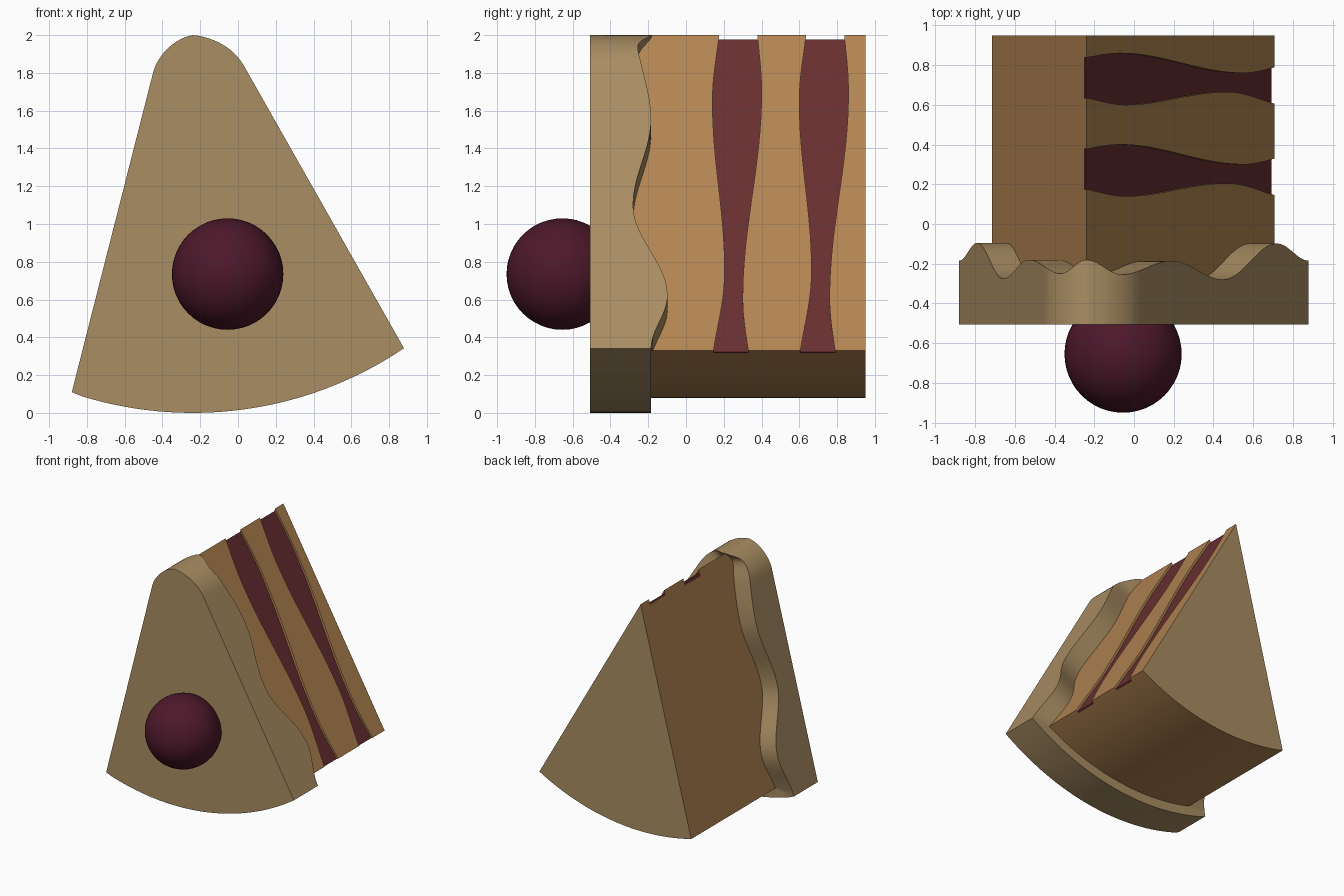
import bpy, bmesh, math
from mathutils import Vector

if "Cube" in bpy.data.objects:
    bpy.data.objects.remove(bpy.data.objects["Cube"])

APEX = Vector((-0.24, 2.0))                     # tip of the slice in (x, z)
LA, RA = math.radians(14.3), math.radians(29.6)  # wedge angles either side of vertical
R_CAKE, R_ICING = 1.92, 2.0
LDIR = Vector((-math.sin(LA), -math.cos(LA)))
RDIR = Vector((math.sin(RA), -math.cos(RA)))
RNOR = Vector((math.cos(RA), math.sin(RA)))


def material(name, rgb):
    m = bpy.data.materials.new(name)
    m.diffuse_color = (*rgb, 1)
    m.use_nodes = True
    m.node_tree.nodes["Principled BSDF"].inputs["Base Color"].default_value = m.diffuse_color
    return m


ICING = material("icing", (0.40, 0.27, 0.125))
SPONGE = material("sponge", (0.44, 0.23, 0.083))
JAM = material("jam", (0.14, 0.028, 0.031))
BERRY = material("berry", (0.075, 0.009, 0.024))


def finish(bm, name, *mats):
    bmesh.ops.recalc_face_normals(bm, faces=bm.faces)
    me = bpy.data.meshes.new(name)
    bm.to_mesh(me)
    bm.free()
    ob = bpy.data.objects.new(name, me)
    bpy.context.collection.objects.link(ob)
    for m in mats:
        me.materials.append(m)
    return ob


def smooth(ob):
    bpy.ops.object.select_all(action='DESELECT')
    ob.select_set(True)
    bpy.context.view_layer.objects.active = ob
    bpy.ops.object.shade_smooth_by_angle(angle=math.radians(30))


def wave(table, t):
    """Smooth wave passing through a list of crests and dips."""
    for (a, u), (b, v) in zip(table, table[1:]):
        if t <= b:
            k = max(0, (t - a) / (b - a))
            return u + (v - u) * (1 - math.cos(math.pi * k)) / 2
    return table[-1][1]


def bezier(p, n):
    return [Vector(((1-t)**3 * p[0][i] + 3*t*(1-t)**2 * p[1][i] + 3*t*t*(1-t) * p[2][i] + t**3 * p[3][i]
                    for i in (0, 1))) for t in (k / n for k in range(n))]


def line(a, b, n):
    return [Vector(a).lerp(Vector(b), k / n) for k in range(n)]


def arc(r, a0, a1, n):
    return [APEX + r * Vector((math.sin(a), -math.cos(a)))
            for a in (a0 + (a1 - a0) * k / n for k in range(n + 1))]


def bridge(bm, a, b):
    n = len(a)
    for i in range(n):
        bm.faces.new((a[i], a[(i + 1) % n], b[(i + 1) % n], b[i]))


# Sponge wedge, its base face iced
bm = bmesh.new()
outline = [APEX] + arc(R_CAKE, RA, -LA, 32)
front = [bm.verts.new((p.x, -0.45, p.y)) for p in outline]
back = [bm.verts.new((p.x, 0.95, p.y)) for p in outline]
bridge(bm, front, back)
bm.faces.new(front)
bm.faces.new(back).material_index = 1
sponge = finish(bm, "sponge", SPONGE, ICING)

# Wavy jam layers, sunk slightly into the cut face
EDGE_A = [(0.15, 0.13), (0.75, 0.205), (1.65, 0.14), (2.15, 0.185)]
EDGE_B = [(0.15, 0.345), (0.6, 0.30), (1.7, 0.40), (2.15, 0.37)]


def strip(name, shift, d0, d1, s0, s1, mat, n=40):
    bm = bmesh.new()
    rings = []
    for k in range(n + 1):
        ring = []
        for d, edge in ((d0, EDGE_A), (d0, EDGE_B), (d1, EDGE_B), (d1, EDGE_A)):
            start = max(s0, d / math.tan(LA + RA)) if s0 >= 0 else s0
            p = APEX + RDIR * (start + (s1 - start) * k / n) - RNOR * d
            ring.append(bm.verts.new((p.x, wave(edge, p.y) + shift, p.y)))
        rings.append(ring)
    for a, b in zip(rings, rings[1:]):
        bridge(bm, a, b)
    bm.faces.new(rings[0])
    bm.faces.new(rings[-1])
    return finish(bm, name, mat)


for i, shift in enumerate((0, 0.46)):
    cutter = strip("groove_cutter", shift, -0.05, 0.03, -0.08, 2.0, SPONGE)
    cutter.hide_render = True
    mod = sponge.modifiers.new("groove", 'BOOLEAN')
    mod.operation, mod.solver, mod.object = 'DIFFERENCE', 'EXACT', cutter
    bpy.context.view_layer.objects.active = sponge
    bpy.ops.object.modifier_apply(modifier=mod.name)
    bpy.data.objects.remove(cutter)
    smooth(strip(f"jam_layer_{i + 1}", shift, 0.017, 0.04, 0, 1.919, JAM))
smooth(sponge)

# Icing slab with a dripping back edge
DRIP = [(-0.88, -0.185), (-0.79, -0.095), (-0.66, -0.275), (-0.53, -0.18), (-0.37, -0.25),
        (-0.24, -0.18), (-0.06, -0.255), (0.19, -0.185), (0.45, -0.28), (0.72, -0.098), (0.88, -0.185)]
top = line((-0.88, 0.11), (-0.45, 1.8), 50)
top += bezier([(-0.45, 1.8), (-0.425, 1.9), (-0.33, 1.985), APEX], 12)
top += bezier([APEX, (-0.13, 1.99), (-0.025, 1.935), (0.03, 1.84)], 12)
top += line((0.03, 1.84), (0.88, 0.34), 50)
end_r = math.atan2(0.88 - APEX.x, APEX.y - 0.34)
end_l = math.atan2(-0.88 - APEX.x, APEX.y - 0.11)
bottom = arc(R_ICING, end_r, end_l, 32)[:-1]

bm = bmesh.new()
front, rim, inner = [], [], []
for i, p in enumerate(top + bottom):
    if i < len(top):
        y = wave(DRIP, p.x)
        d = LDIR if p.x < APEX.x else RDIR
        q = APEX + d * min(R_CAKE, max(0, (p - APEX).dot(d)))
    else:
        y = -0.185
        k = (i - len(top)) / len(bottom)
        a = RA + (-LA - RA) * k
        q = APEX + R_CAKE * Vector((math.sin(a), -math.cos(a)))
    front.append(bm.verts.new((p.x, -0.507, p.y)))
    rim.append(bm.verts.new((p.x, y, p.y)))
    inner.append(bm.verts.new((q.x, y, q.y)))
bm.faces.new(front)
bridge(bm, front, rim)
bridge(bm, rim, inner)
bmesh.ops.remove_doubles(bm, verts=bm.verts, dist=0.0005)
smooth(finish(bm, "icing", ICING))

# Berry on the icing
bpy.ops.mesh.primitive_uv_sphere_add(segments=48, ring_count=24, radius=0.295, location=(-0.055, -0.655, 0.735))
berry = bpy.context.object
berry.name = "berry"
berry.data.materials.append(BERRY)
smooth(berry)
